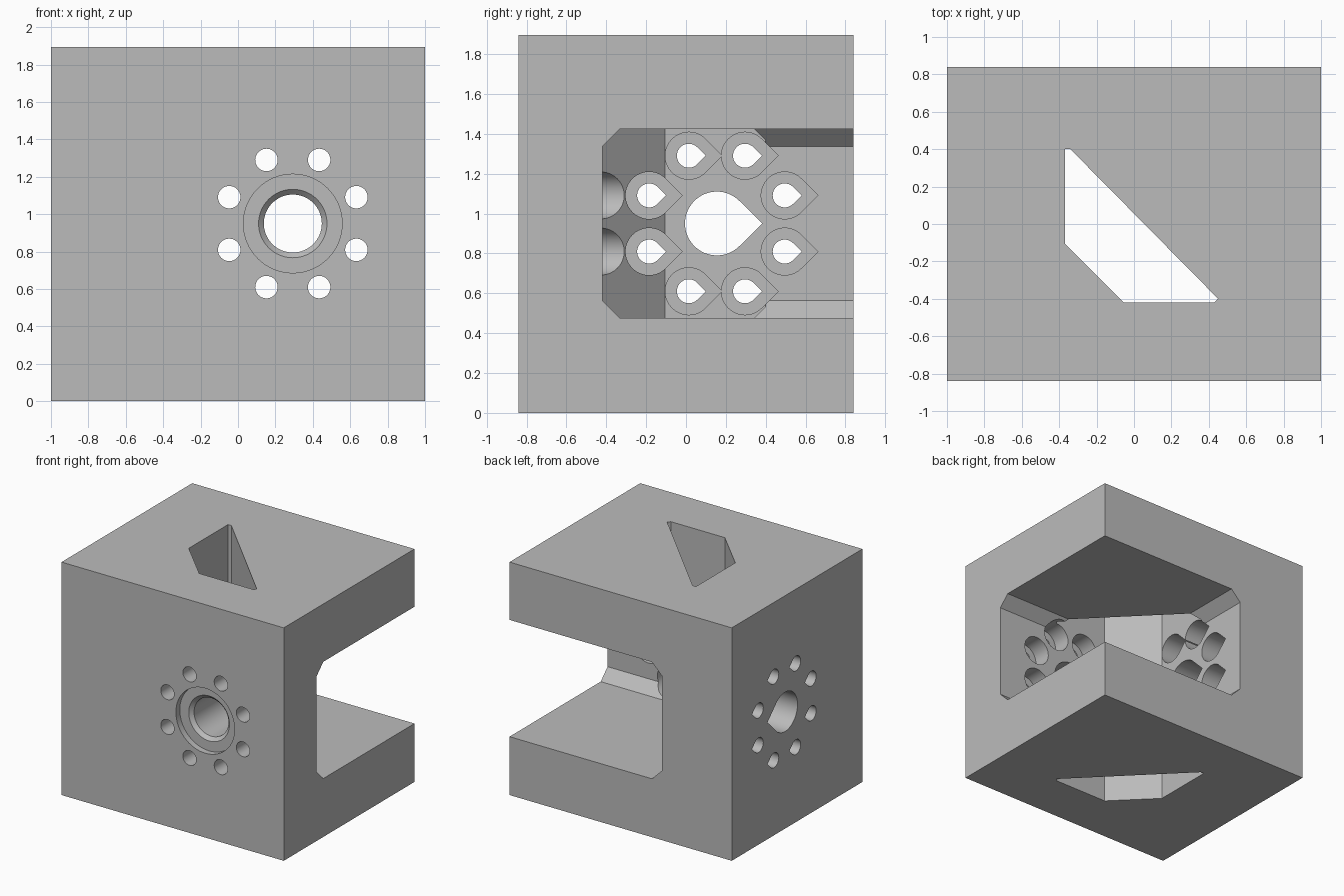
import bpy, bmesh, math
from mathutils import Vector

cube = bpy.data.objects.get("Cube")
if cube:
    bpy.data.objects.remove(cube, do_unlink=True)

grey = bpy.data.materials.new("plain grey")
grey.use_nodes = True
GREY = (0.5, 0.5, 0.5, 1)
grey.diffuse_color = GREY
grey.node_tree.nodes["Principled BSDF"].inputs["Base Color"].default_value = GREY


def loft(name, rings):
    """Closed solid through rings of equal point count."""
    bm = bmesh.new()
    loops = [[bm.verts.new(p) for p in ring] for ring in rings]
    for a, b in zip(loops, loops[1:]):
        for i in range(len(a)):
            j = (i + 1) % len(a)
            bm.faces.new((a[i], a[j], b[j], b[i]))
    bm.faces.new(loops[0])
    bm.faces.new(loops[-1])
    bmesh.ops.recalc_face_normals(bm, faces=bm.faces)
    mesh = bpy.data.meshes.new(name)
    bm.to_mesh(mesh)
    bm.free()
    mesh.materials.append(grey)
    obj = bpy.data.objects.new(name, mesh)
    bpy.context.collection.objects.link(obj)
    return obj


def circle(r, n=64):
    return [(r * math.cos(math.tau * i / n), r * math.sin(math.tau * i / n)) for i in range(n)]


def teardrop(r, n=48):
    arc = [math.radians(45 + 270 * i / n) for i in range(n + 1)]
    return [(r * math.sqrt(2), 0)] + [(r * math.cos(a), r * math.sin(a)) for a in arc]


def bore_y(name, cx, cz, steps):
    """Round cutter along y; steps are (y, radius)."""
    return loft(name, [[(cx + u, y, cz + v) for u, v in circle(r)] for y, r in steps])


def bore_x(name, cy, cz, r, x0, x1):
    """Teardrop cutter along x with its point to the back."""
    return loft(name, [[(x, cy + u, cz + v) for u, v in teardrop(r)] for x in (x0, x1)])


# Main block
W, D, H, MID = 1.0, 0.84, 1.895, 0.95
block = loft("mount_block", [[(-W, -D, z), (W, -D, z), (W, D, z), (-W, D, z)] for z in (0, H)])
cutters = []


# Pocket open to the left side and back, with bevelled floor and ceiling edges
def plan(inset):
    left, front = -0.37 + inset, -0.42 + inset
    return [(left, 1), (left, -0.105 + inset), (-0.055 + inset, front), (1.2, front), (1.2, 1)]


BEVEL = 0.088
levels = [(0.475, BEVEL), (0.475 + BEVEL, 0), (1.425 - BEVEL, 0), (1.425, BEVEL)]
cutters.append(loft("pocket_cutter", [[(x, y, z) for x, y in plan(i)] for z, i in levels]))

# Corner shaft through floor and ceiling
shaft = [(-0.37, 0.4), (-0.37, -0.105), (-0.055, -0.42), (0.43, -0.42), (0.45, -0.4), (-0.34, 0.4)]
cutters.append(loft("shaft_cutter", [[(x, y, z) for x, y in shaft] for z in (-0.1, 2)]))

# Central bores: stepped and countersunk at the front, teardrop at the side
FX, SY = 0.293, 0.155
cutters.append(bore_y("front_bore_cutter", FX, MID,
                      [(-0.9, 0.264), (-0.79, 0.264), (-0.79, 0.183), (-0.762, 0.155), (-0.3, 0.155)]))
cutters.append(bore_x("side_bore_cutter", SY, MID, 0.16, -1.1, -0.2))

# Rings of eight screw holes with wider sockets from the inside
for k in range(8):
    a = math.radians(22.5 + 45 * k)
    u, v = 0.368 * math.cos(a), 0.368 * math.sin(a)
    cutters.append(bore_y("front_screw_cutter", FX + u, MID + v,
                          [(-0.9, 0.06), (-0.57, 0.06), (-0.57, 0.118), (-0.2, 0.118)]))
    cutters.append(bore_x("side_screw_cutter", SY + u, MID + v, 0.06, -1.1, -0.2))
    cutters.append(bore_x("side_socket_cutter", SY + u, MID + v, 0.118, -0.72, -0.1))

# Cut everything, then bake the result
for c in cutters:
    c.hide_render = True
    mod = block.modifiers.new(c.name, "BOOLEAN")
    mod.operation, mod.solver, mod.object = "DIFFERENCE", "EXACT", c
bpy.context.view_layer.update()
baked = bpy.data.meshes.new_from_object(block.evaluated_get(bpy.context.evaluated_depsgraph_get()))
block.modifiers.clear()
block.data = baked
for c in cutters:
    bpy.data.objects.remove(c, do_unlink=True)

# Smooth bores, crisp edges
bpy.ops.object.select_all(action="DESELECT")
block.select_set(True)
bpy.context.view_layer.objects.active = block
bpy.ops.object.shade_smooth_by_angle(angle=math.radians(30))
